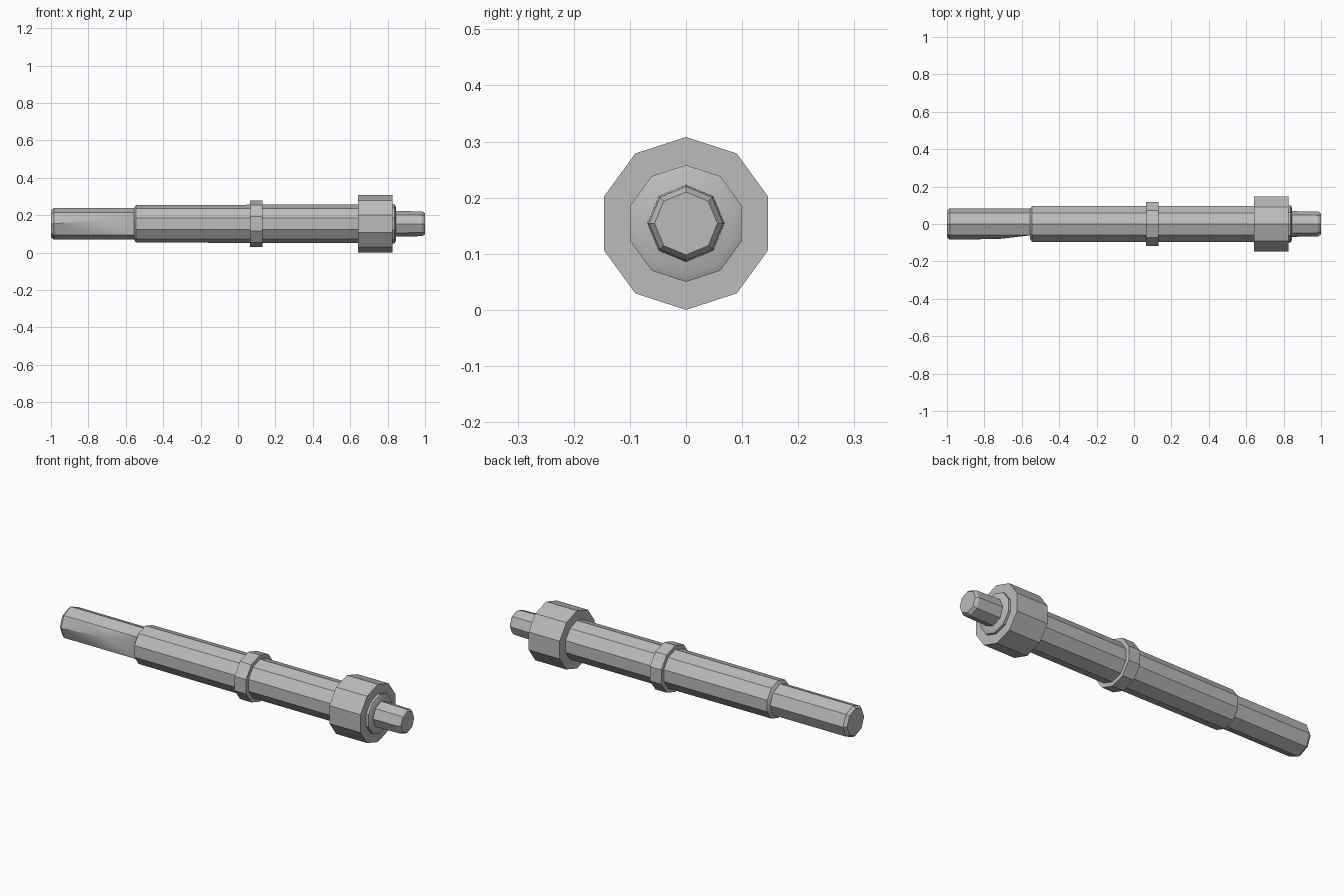
import bpy, bmesh
from math import cos, sin, pi, radians

cube = bpy.data.objects.get("Cube")
if cube:
    bpy.data.objects.remove(cube, do_unlink=True)

steel = bpy.data.materials.new("grey steel")
steel.use_nodes = True
GREY = (0.5, 0.5, 0.5, 1)
steel.diffuse_color = GREY
steel.node_tree.nodes["Principled BSDF"].inputs["Base Color"].default_value = GREY

AXIS_Z = 0.154


def turned(name, profile, sides, adjust=None):
    """Faceted solid along x from (x, radius) pairs, one corner pointing up."""
    bm = bmesh.new()
    rings = []
    for x, r in profile:
        rings.append([bm.verts.new((x, r * cos(pi / 2 + 2 * pi * i / sides),
                                    AXIS_Z + r * sin(pi / 2 + 2 * pi * i / sides)))
                      for i in range(sides)])
    for a, b in zip(rings, rings[1:]):
        for i in range(sides):
            j = (i + 1) % sides
            bm.faces.new((a[i], a[j], b[j], b[i]))
    bm.faces.new(rings[0])
    bm.faces.new(rings[-1])
    if adjust:
        adjust(rings)
        bmesh.ops.triangulate(bm, faces=[f for f in bm.faces if len(f.verts) == 4])
    bmesh.ops.recalc_face_normals(bm, faces=bm.faces)
    mesh = bpy.data.meshes.new(name)
    bm.to_mesh(mesh)
    bm.free()
    mesh.materials.append(steel)
    ob = bpy.data.objects.new(name, mesh)
    bpy.context.collection.objects.link(ob)
    bpy.ops.object.select_all(action='DESELECT')
    ob.select_set(True)
    bpy.context.view_layer.objects.active = ob
    bpy.ops.object.shade_smooth_by_angle(angle=radians(30))
    return ob


def flatten_front(rings):
    """Relieve the front corner of the end shaft towards the main shaft."""
    front = 2
    rings[2][front].co.z += 0.022
    rings[2][front].co.y += 0.004
    rings[3][front].co = rings[3][front - 1].co.lerp(rings[3][front + 1].co, 0.06)


# Thin end shaft with a chamfered tip
turned("end_shaft", [(-1, 0.072), (-0.985, 0.084), (-0.72, 0.084), (-0.545, 0.084)],
       8, flatten_front)

# Main shaft with a slightly eased shoulder
turned("main_shaft", [(-0.555, 0.085), (-0.545, 0.1), (0.07, 0.102), (0.65, 0.102)], 10)

# Narrow collar and large collar
turned("narrow_collar", [(0.063, 0.124), (0.13, 0.124)], 10)
turned("large_collar", [(0.642, 0.154), (0.825, 0.154)], 10)

# Shoulder ring and short tip shaft
turned("shoulder_ring", [(0.82, 0.104), (0.838, 0.104), (0.845, 0.09)], 10)
turned("tip_shaft", [(0.83, 0.069), (0.985, 0.066), (1, 0.056)], 8)
